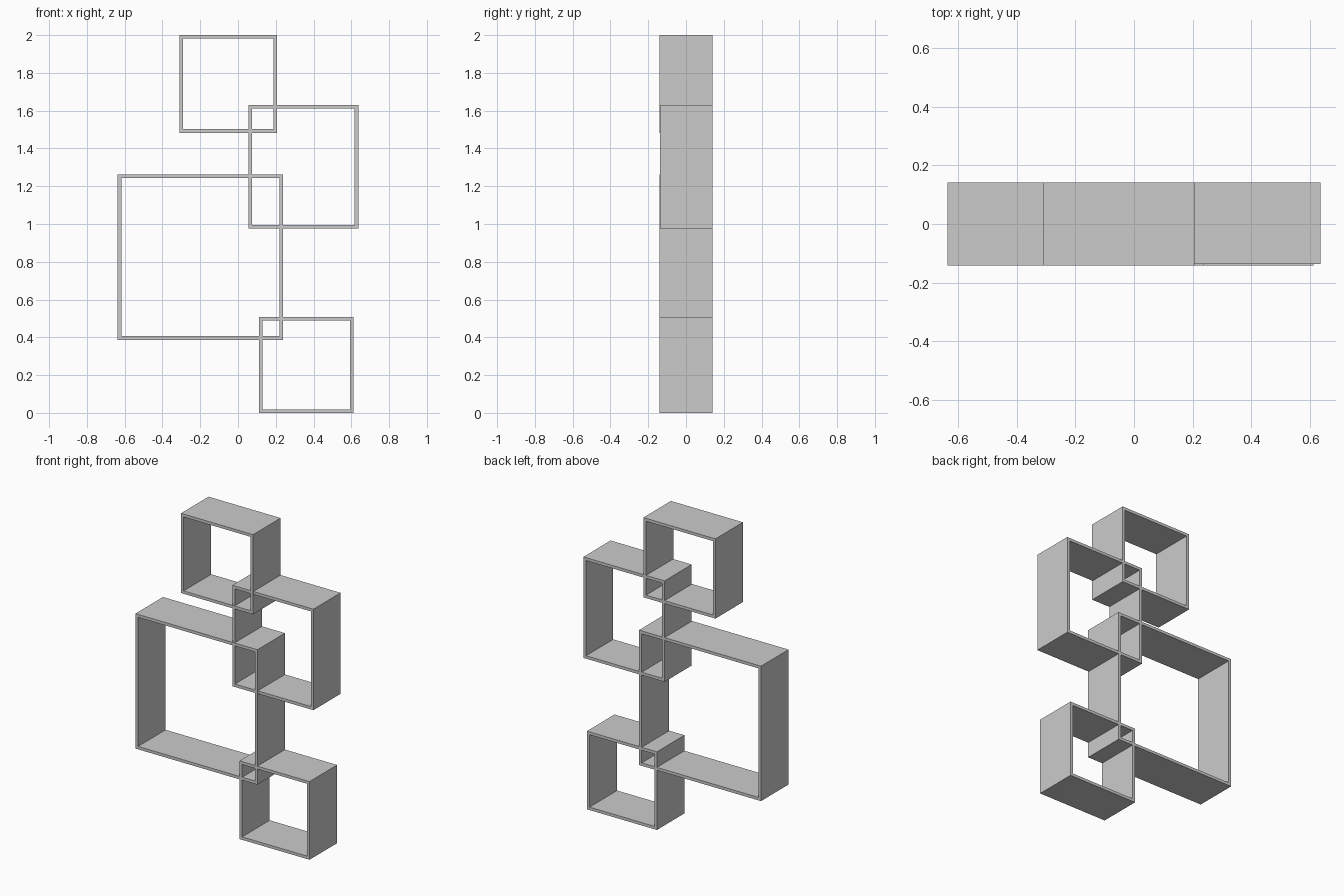
import bpy, bmesh

if "Cube" in bpy.data.objects:
    bpy.data.objects.remove(bpy.data.objects["Cube"])

WALL = 0.019  # board thickness


def cube_shelf(name, x0, x1, z0, z1, y0=-0.141, y1=0.141):
    """Open square shelf: a rectangular ring extruded front to back."""
    bm = bmesh.new()

    def ring(inset, y):
        a, b, c, d = x0 + inset, x1 - inset, z0 + inset, z1 - inset
        return [bm.verts.new((x, y, z)) for x, z in ((a, c), (b, c), (b, d), (a, d))]

    loops = [ring(0, y0), ring(0, y1), ring(WALL, y1), ring(WALL, y0)]
    for k in range(4):
        p, q = loops[k], loops[(k + 1) % 4]
        for i in range(4):
            j = (i + 1) % 4
            bm.faces.new((p[i], p[j], q[j], q[i]))
    bmesh.ops.recalc_face_normals(bm, faces=bm.faces)
    mesh = bpy.data.meshes.new(name)
    bm.to_mesh(mesh)
    bm.free()
    obj = bpy.data.objects.new(name, mesh)
    bpy.context.collection.objects.link(obj)
    return obj


# Four interlocking open shelves, top to bottom
cube_shelf("top_shelf", -0.31, 0.207, 1.483, 2.0)
cube_shelf("upper_right_shelf", 0.055, 0.637, 0.975, 1.63, y0=-0.137)
cube_shelf("large_left_shelf", -0.637, 0.238, 0.387, 1.262)
cube_shelf("bottom_right_shelf", 0.11, 0.612, 0.0, 0.507)
